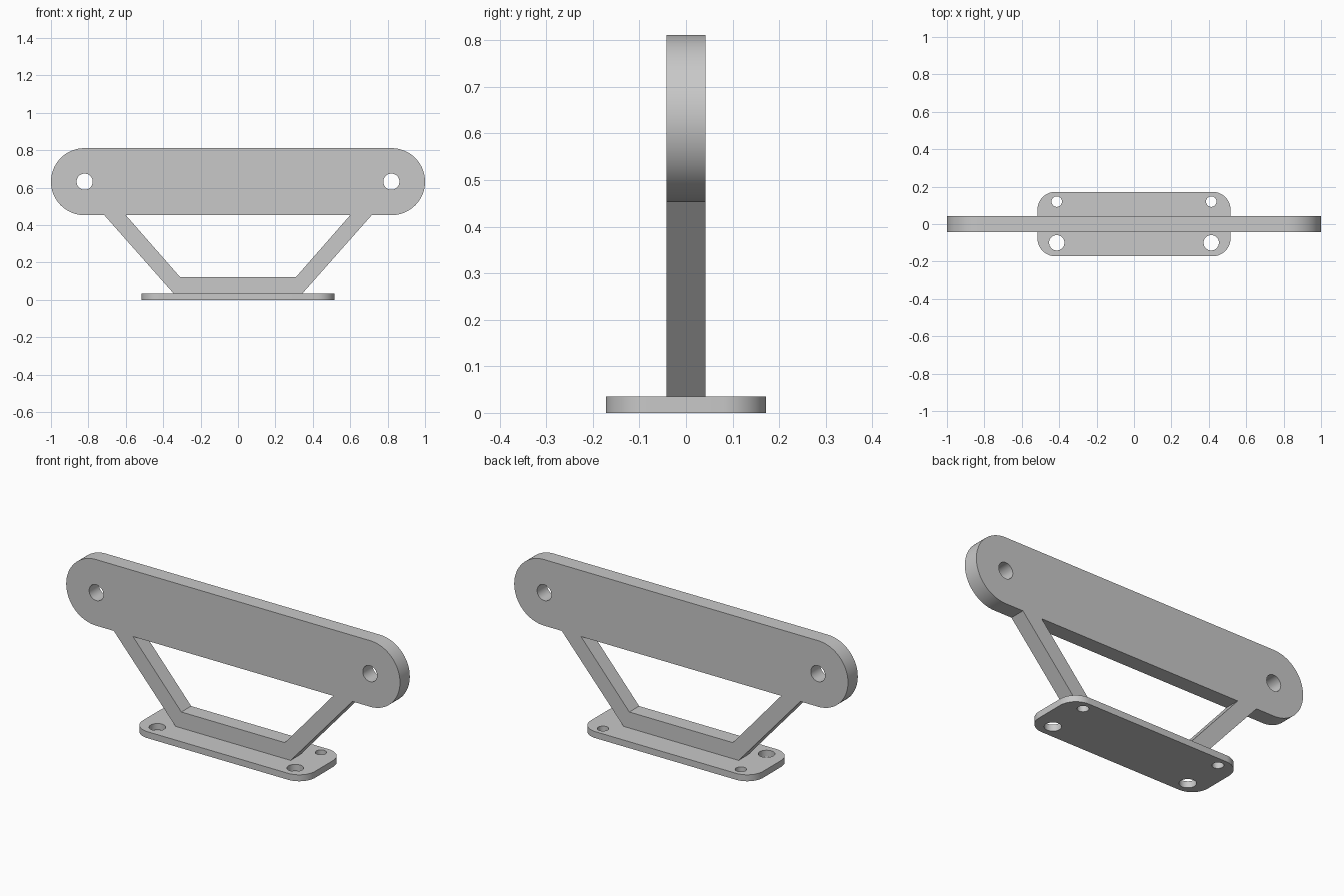
import bpy
import bmesh
from math import sin, cos, pi, radians
from mathutils import Matrix

cube = bpy.data.objects.get("Cube")
if cube:
    bpy.data.objects.remove(cube, do_unlink=True)

grey = bpy.data.materials.new("plain grey")
grey.use_nodes = True
colour = (0.58, 0.58, 0.58, 1)
grey.diffuse_color = colour
grey.node_tree.nodes["Principled BSDF"].inputs["Base Color"].default_value = colour


def arc(cx, cy, r, start, sweep, steps):
    angles = [radians(start + sweep * i / steps) for i in range(steps + 1)]
    return [(cx + r * cos(a), cy + r * sin(a)) for a in angles]


def circle(cx, cy, r):
    return arc(cx, cy, r, 0, 360, 48)[:-1]


def rounded_box(w, h, r, cy=0, steps=16):
    """Outline with half sizes w and h and rounded corners."""
    x, y = w - r, h - r
    corners = [(x, y), (-x, y), (-x, -y), (x, -y)]
    pts = []
    for i, (px, py) in enumerate(corners):
        pts += arc(px, py + cy, r, 90 * i, 90, steps)
    return pts


def plate(name, loops, thickness, matrix):
    """Extrude an outline, with any further loops as holes, about its mid plane."""
    curve = bpy.data.curves.new(name + "_outline", "CURVE")
    curve.dimensions = "2D"
    curve.fill_mode = "BOTH"
    curve.extrude = thickness / 2
    for pts in loops:
        spline = curve.splines.new("POLY")
        spline.points.add(len(pts) - 1)
        for p, (x, y) in zip(spline.points, pts):
            p.co = (x, y, 0, 1)
        spline.use_cyclic_u = True
    helper = bpy.data.objects.new(name + "_helper", curve)
    bpy.context.collection.objects.link(helper)
    bpy.context.view_layer.update()
    mesh = bpy.data.meshes.new_from_object(
        helper.evaluated_get(bpy.context.evaluated_depsgraph_get()))
    bpy.data.objects.remove(helper, do_unlink=True)

    # Weld caps to walls and stand the part in place
    bm = bmesh.new()
    bm.from_mesh(mesh)
    bmesh.ops.remove_doubles(bm, verts=bm.verts, dist=0.0001)
    bmesh.ops.transform(bm, matrix=matrix, verts=bm.verts)
    bmesh.ops.recalc_face_normals(bm, faces=bm.faces)
    bm.to_mesh(mesh)
    bm.free()
    mesh.materials.clear()
    mesh.materials.append(grey)
    obj = bpy.data.objects.new(name, mesh)
    bpy.context.collection.objects.link(obj)
    bpy.ops.object.select_all(action="DESELECT")
    obj.select_set(True)
    bpy.context.view_layer.objects.active = obj
    bpy.ops.object.shade_smooth_by_angle(angle=radians(30))
    return obj


upright = Matrix.Rotation(pi / 2, 4, "X")
base_height, bar_low, bar_mid = 0.035, 0.453, 0.632
bar_radius = bar_mid - bar_low
depth = 0.084

# Mounting plate: large screw holes in front, small ones behind
holes = [circle(s * 0.413, y, r) for s in (-1, 1)
         for y, r in ((-0.1, 0.041), (0.12, 0.028))]
plate("base_plate", [rounded_box(0.516, 0.172, 0.095)] + holes,
      base_height, Matrix.Translation((0, 0, base_height / 2)))

# Splayed support frame
half = [(0.345, base_height), (0.715, bar_low), (0.6, bar_low), (0.31, 0.122)]
plate("support_frame", [half + [(-x, z) for x, z in reversed(half)]],
      depth, upright)

# Round-ended bar with a pivot hole at each end
pivots = [circle(s * 0.82, bar_mid, 0.043) for s in (-1, 1)]
plate("bar", [rounded_box(1, bar_radius, bar_radius, bar_mid, 24)] + pivots,
      depth, upright)
